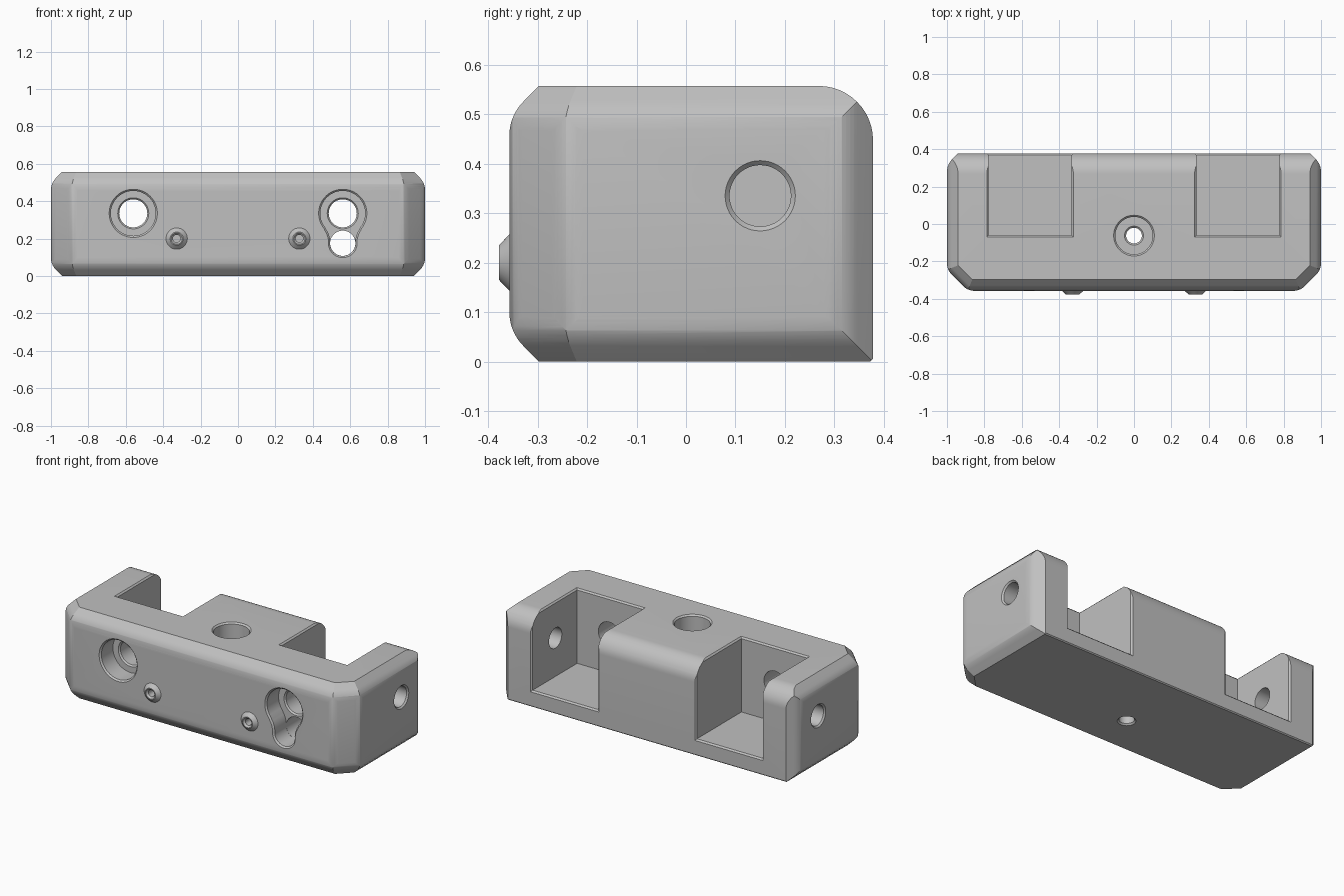
import bpy, bmesh
from math import sin, cos, pi, radians, tan, atan2
from mathutils import Vector

if "Cube" in bpy.data.objects:
    bpy.data.objects.remove(bpy.data.objects["Cube"])

FRONT, BACK, TOP = -0.357, 0.378, 0.557   # body limits
TAIL, SOFT = 0.06, 0.097                  # 45 degree tail and its rounding
RIM = 0.009                               # small chamfer on openings

grey = bpy.data.materials.new("plain_grey")
grey.use_nodes = True
grey.diffuse_color = (0.53, 0.53, 0.53, 1)
grey.node_tree.nodes["Principled BSDF"].inputs["Base Color"].default_value = grey.diffuse_color

AXES = {"x": lambda u, v, t: (t, u, v),
        "y": lambda u, v, t: (u, t, v),
        "z": lambda u, v, t: (u, v, t)}


def loft(name, axis, sections, turn=0):
    """Solid through matching outlines, each given as (outline, position on the axis)."""
    bm = bmesh.new()
    rings = [[bm.verts.new(AXES[axis](u, v, t)) for u, v in pts] for pts, t in sections]
    n = len(rings[0])
    for a, b in zip(rings, rings[1:]):
        for i in range(n):
            j = (i + 1) % n
            bm.faces.new((a[i], a[j], b[j], b[i]))
    bm.faces.new(rings[0])
    bm.faces.new(rings[-1])
    bmesh.ops.recalc_face_normals(bm, faces=bm.faces)
    mesh = bpy.data.meshes.new(name)
    bm.to_mesh(mesh)
    bm.free()
    mesh.materials.append(grey)
    ob = bpy.data.objects.new(name, mesh)
    ob.rotation_euler.z = radians(turn)
    bpy.context.collection.objects.link(ob)
    return ob


def combine(body, tool, operation):
    mod = body.modifiers.new("cut", "BOOLEAN")
    mod.operation, mod.solver, mod.object = operation, "EXACT", tool
    bpy.context.view_layer.objects.active = body
    bpy.ops.object.modifier_apply(modifier=mod.name)
    bpy.data.objects.remove(tool)


def rounded(corners, steps=8):
    """Polygon whose corners (u, v, radius) are replaced by arcs."""
    out = []
    for i, (u, v, r) in enumerate(corners):
        p = Vector((u, v))
        if r == 0:
            out.append((u, v))
            continue
        a = (Vector(corners[i - 1][:2]) - p).normalized()
        b = (Vector(corners[(i + 1) % len(corners)][:2]) - p).normalized()
        half = a.angle(b) / 2
        centre = p + (a + b).normalized() * (r / sin(half))
        s = p + a * (r / tan(half)) - centre
        e = p + b * (r / tan(half)) - centre
        sweep = s.angle(e)
        for k in range(steps + 1):
            f = k / steps
            out.append(tuple(centre + (s * sin((1 - f) * sweep) + e * sin(f * sweep)) / sin(sweep)))
    return out


def arc(cu, cv, r, start, end, steps):
    return [(cu + r * cos(start + (end - start) * k / steps),
             cv + r * sin(start + (end - start) * k / steps)) for k in range(steps + 1)]


def circle(u, v, r):
    return arc(u, v, r, 0, 2 * pi, 48)[:-1]


def rect(u0, u1, v0, v1):
    return [(u0, v0), (u1, v0), (u1, v1), (u0, v1)]


def end_profile(left, right):
    """Cross-section in (u, z) with tailed roundings on both ends."""
    return rounded([(left + TAIL, 0, 0), (right - TAIL, 0, 0), (right, TAIL, SOFT),
                    (right, TOP - TAIL, SOFT), (right - TAIL, TOP, 0),
                    (left + TAIL, TOP, 0), (left, TOP - TAIL, SOFT), (left, TAIL, SOFT)])


def keyhole(u, grow):
    """Large circle running into a small one below through concave arcs."""
    hi, lo, big, small, blend = 0.335, 0.175, 0.12 + grow, 0.068 + grow, 0.128 - grow
    cu, cv = 0.195, 0.178
    a_big, a_small = atan2(cv - hi, cu), atan2(cv - lo, cu)
    pts = arc(u, hi, big, a_big, pi - a_big, 36)
    pts += arc(u - cu, cv, blend, -a_big, -a_small, 8)[1:]
    pts += arc(u, lo, small, pi - a_small, 2 * pi + a_small, 24)[1:]
    pts += arc(u + cu, cv, blend, pi + a_small, pi + a_big, 8)[1:-1]
    return pts


# Body: long profile trimmed by end, plan and corner profiles
body = loft("mount_body", "x", [(rounded([
    (FRONT + TAIL, 0, 0), (BACK - 0.006, 0, 0), (BACK, 0.006, 0), (BACK, TOP, 0.11),
    (FRONT + TAIL, TOP, 0), (FRONT, TOP - TAIL, SOFT), (FRONT, TAIL, SOFT)], 12), t)
    for t in (-1.2, 1.2)])
E = 0.0005
ends = end_profile(-1 - E, 1 + E)
combine(body, loft("ends", "y", [(ends, -1), (ends, 1)]), "INTERSECT")
f, b, c = FRONT - E, BACK + E, 0.112
plan = rounded([(-1 + c, f, 0.09), (1 - c, f, 0.09), (1, f + c, 0.09),
                (1, b - TAIL, SOFT), (1 - TAIL, b, 0), (-1 + TAIL, b, 0),
                (-1, b - TAIL, SOFT), (-1, f + c, 0.09)])
combine(body, loft("plan", "z", [(plan, -1), (plan, 1)]), "INTERSECT")
corner = end_profile(-2, (1 - f - c) / 2 ** 0.5 + E)
for turn in (-45, -135):
    combine(body, loft("corner", "y", [(corner, -2), (corner, 2)], turn), "INTERSECT")

cutters = []
for side in (-1, 1):
    # Rear pocket, open to the top and back, with chamfered rims
    def pocket(o):
        return sorted((side * (0.333 - o), side * (0.778 + o)))
    x0, x1 = pocket(0)
    w0, w1 = pocket(2 * RIM)
    cutters.append(loft("pocket", "z", [(rect(x0, x1, -0.06, 0.6), z) for z in (0.1, 0.8)]))
    cutters.append(loft("pocket_top_rim", "z", [
        (rect(x0, x1, -0.06, 0.6), TOP - RIM),
        (rect(w0, w1, -0.06 - 2 * RIM, 0.6), TOP + RIM)]))
    cutters.append(loft("pocket_back_rim", "y", [
        (rect(x0, x1, 0.1, 0.8), BACK - RIM),
        (rect(w0, w1, 0.1 - 2 * RIM, 0.8), BACK + RIM)]))
    # Side hole through the ear
    cutters.append(loft("side_hole", "x", [
        (circle(0.15, 0.335, r), side * x)
        for r, x in ((0.062, 0.7), (0.062, 1 - RIM), (0.062 + 2 * RIM, 1 + RIM))]))
    # Front screw recess: round on one side, keyhole on the other
    x, deep = side * 0.56, FRONT + 0.12
    shape = (lambda o: keyhole(x, o)) if side > 0 else (lambda o: circle(x, 0.335, 0.12 + o))
    cutters.append(loft("front_recess", "y", [
        (shape(2 * RIM), FRONT - RIM), (shape(0), FRONT + RIM), (shape(0), deep)]))
    cutters.append(loft("front_hole", "y", [
        (circle(x, 0.335, r), y) for r, y in (
            (0.084, deep - 0.001), (0.075, deep + RIM), (0.075, 0))]))
    if side > 0:
        lower = circle(x, 0.175, 0.0675)
        cutters.append(loft("slot_hole", "y", [(lower, deep - 0.01), (lower, 0)]))

# Vertical screw hole with a wide recess
cutters.append(loft("top_recess", "z", [
    (circle(0, -0.062, r), z) for r, z in (
        (0.1, 0.17), (0.1, TOP - RIM), (0.1 + 2 * RIM, TOP + RIM))]))
cutters.append(loft("screw_hole", "z", [
    (circle(0, -0.062, r), z) for r, z in (
        (0.06, -RIM), (0.042, RIM), (0.042, 0.162), (0.052, 0.171))]))
for cutter in cutters:
    combine(body, cutter, "DIFFERENCE")

# Small conical bosses with a blind hole
for side, name in ((-1, "right_boss"), (1, "left_boss")):
    x = side * 0.328
    boss = loft(name, "y", [(circle(x, 0.2, r), y) for r, y in (
        (0.057, FRONT + 0.02), (0.057, FRONT), (0.035, -0.378))])
    combine(body, boss, "UNION")
    combine(body, loft("boss_hole", "y", [(circle(x, 0.2, r), y) for r, y in (
        (0.034, -0.382), (0.02, -0.368), (0.02, -0.28))]), "DIFFERENCE")

bpy.ops.object.select_all(action="DESELECT")
body.select_set(True)
bpy.context.view_layer.objects.active = body
bpy.ops.object.shade_smooth_by_angle(angle=radians(30))
